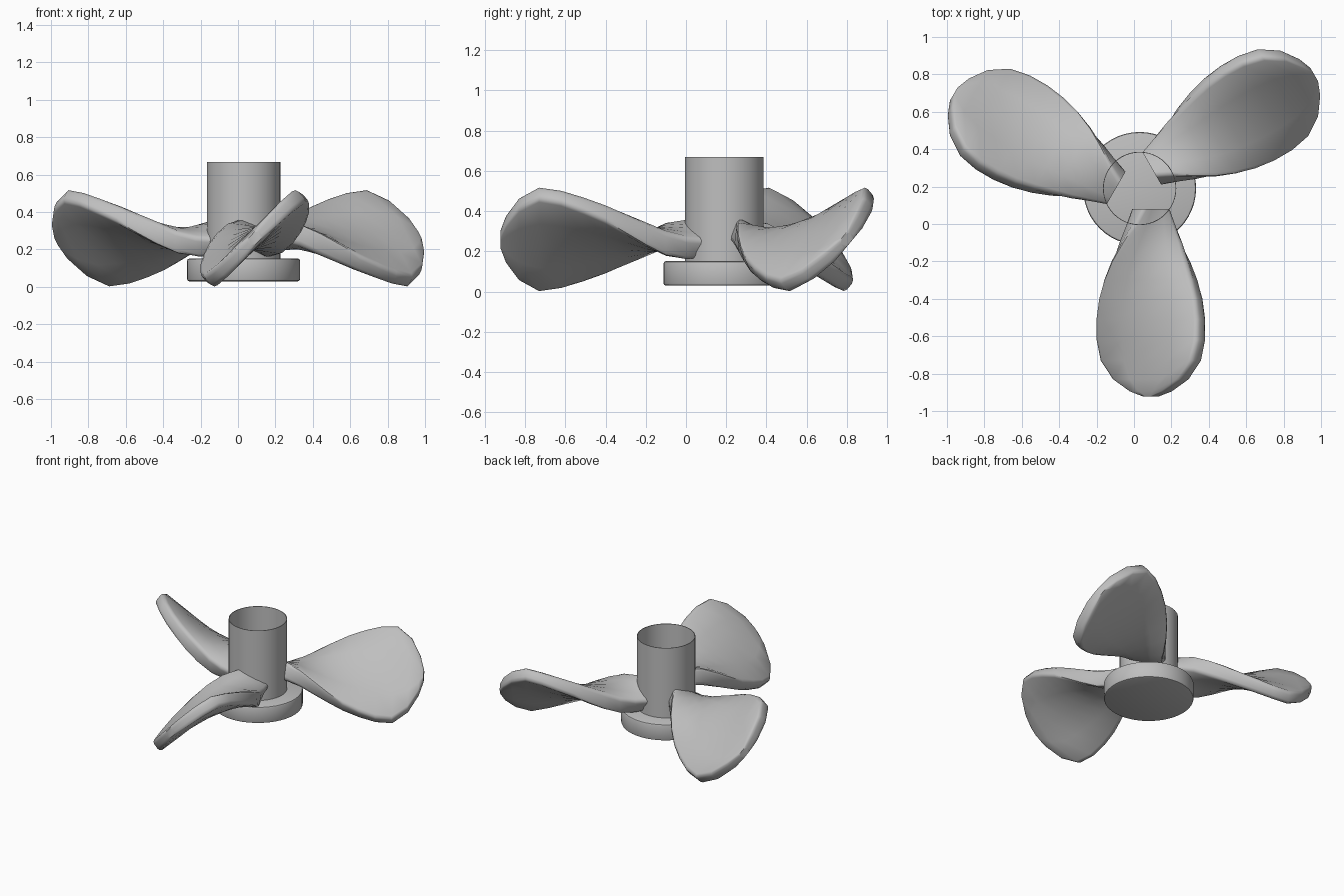
import bpy, bmesh, math
from mathutils import Vector, Matrix

if "Cube" in bpy.data.objects:
    bpy.data.objects.remove(bpy.data.objects["Cube"], do_unlink=True)

HUB = Vector((0.03, 0.19, 0))

metal = bpy.data.materials.new("grey metal")
metal.use_nodes = True
color = (0.52, 0.52, 0.52, 1)
metal.diffuse_color = color
metal.node_tree.nodes["Principled BSDF"].inputs["Base Color"].default_value = color


def finish(bm, name, angle):
    bmesh.ops.recalc_face_normals(bm, faces=bm.faces)
    mesh = bpy.data.meshes.new(name)
    bm.to_mesh(mesh)
    bm.free()
    obj = bpy.data.objects.new(name, mesh)
    bpy.context.collection.objects.link(obj)
    mesh.materials.append(metal)
    bpy.ops.object.select_all(action="DESELECT")
    obj.select_set(True)
    bpy.context.view_layer.objects.active = obj
    bpy.ops.object.shade_smooth_by_angle(angle=math.radians(angle))
    return obj


def cylinder(name, radius, z0, z1, capped, bevel=0):
    bm = bmesh.new()
    spot = Matrix.Translation(HUB + Vector((0, 0, (z0 + z1) / 2)))
    bmesh.ops.create_cone(bm, cap_ends=capped, segments=48, radius1=radius,
                          radius2=radius, depth=z1 - z0, matrix=spot)
    if bevel:
        rims = [e for e in bm.edges if abs(e.verts[0].co.z - e.verts[1].co.z) < 0.001]
        bmesh.ops.bevel(bm, geom=rims, offset=bevel, segments=2, profile=0.5, affect="EDGES")
    return finish(bm, name, 35)


# Hub: flat nose disc and the thin-walled open shaft tube
cylinder("nose_disc", 0.302, 0.029, 0.151, True, 0.012)
tube = cylinder("shaft_tube", 0.196, 0.148, 0.668, False)
wall = tube.modifiers.new("wall", "SOLIDIFY")
wall.thickness = 0.004
wall.offset = -1
tube.modifiers.new("crisp_rim", "EDGE_SPLIT")

# Blade stations: distance from hub axis, half width seen from above, pitch, thickness
STATIONS = [(0.11, 0.10, -35, 0.12), (0.19, 0.13, -24, 0.125), (0.29, 0.168, -8, 0.125),
            (0.39, 0.21, 8, 0.12), (0.49, 0.25, 19, 0.11), (0.59, 0.277, 27, 0.10),
            (0.70, 0.291, 33, 0.095), (0.81, 0.29, 38.5, 0.09), (0.92, 0.268, 43.5, 0.09),
            (1.02, 0.202, 45, 0.085), (1.085, 0.112, 46, 0.075), (1.113, 0.04, 46, 0.05)]
BLADE_X, BLADE_Z = 0.06, 0.259


def section(dist, half, pitch, thick):
    """Rounded rectangle, tilted by the pitch."""
    a = math.radians(pitch)
    c = min(0.025, thick * 0.3)
    rise = thick / 2 - c
    flat = (half - c - rise * abs(math.sin(a))) / math.cos(a)
    pts = []
    for side in (1, -1):
        for t in (-90, -45, 0, 0, 45, 90):
            up = rise if len(pts) % 9 > 2 else -rise
            t = math.radians(t)
            pts.append((side * (flat + c * math.cos(t)), side * (up + c * math.sin(t))))
        for k in (0.5, 0, -0.5):
            pts.append((side * k * flat, side * (rise + c)))
    return [Vector((BLADE_X + u * math.cos(a) - w * math.sin(a), -dist,
                    BLADE_Z + u * math.sin(a) + w * math.cos(a))) for u, w in pts]


def blade(name, turn):
    bm = bmesh.new()
    rings = [[bm.verts.new(p) for p in section(*s)] for s in STATIONS]
    n = len(rings[0])
    for a, b in zip(rings, rings[1:]):
        for i in range(n):
            j = (i + 1) % n
            bm.faces.new((a[i], a[j], b[j], b[i]))
    bm.faces.new(rings[0])
    bm.faces.new(rings[-1])
    bm.transform(Matrix.Translation(HUB) @ Matrix.Rotation(math.radians(turn), 4, "Z"))
    return finish(bm, name, 50)


for name, turn in (("front_blade", 0), ("left_blade", 120), ("right_blade", 240)):
    blade(name, turn)
